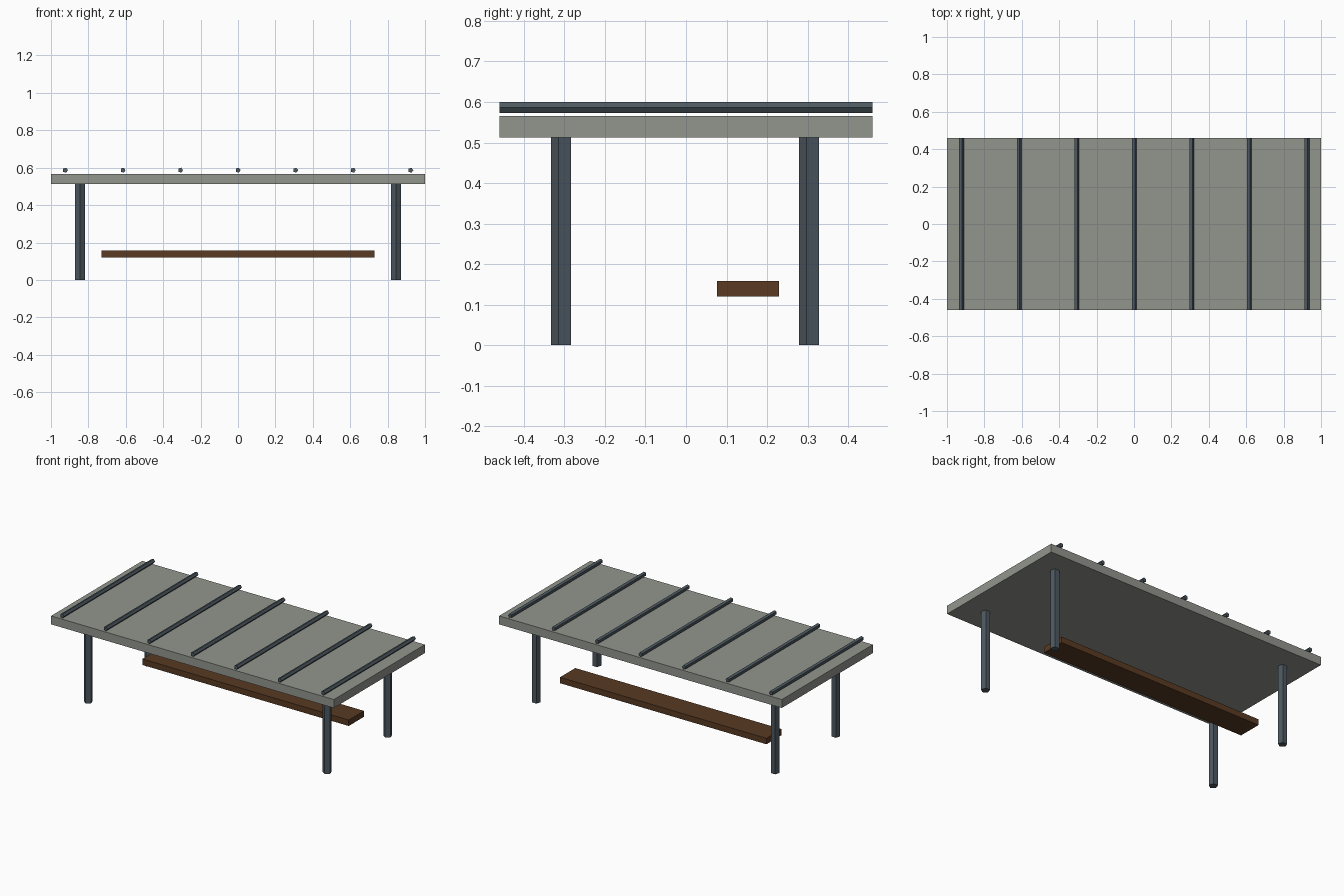
import bpy, math

if "Cube" in bpy.data.objects:
    bpy.data.objects.remove(bpy.data.objects["Cube"])


def material(name, rgb):
    m = bpy.data.materials.new(name)
    m.diffuse_color = (*rgb, 1)
    m.use_nodes = True
    m.node_tree.nodes["Principled BSDF"].inputs["Base Color"].default_value = m.diffuse_color
    return m


concrete = material("concrete", (0.29, 0.30, 0.27))
steel = material("steel", (0.075, 0.10, 0.12))
wood = material("wood", (0.10, 0.042, 0.016))


def box(name, x, y, z, mat):
    bpy.ops.mesh.primitive_cube_add(size=1, location=[sum(r) / 2 for r in (x, y, z)])
    o = bpy.context.object
    o.name = name
    o.scale = [r[1] - r[0] for r in (x, y, z)]
    o.data.materials.append(mat)


def rod(name, radius, length, loc, rot, mat):
    bpy.ops.mesh.primitive_cylinder_add(vertices=5, radius=radius, depth=length,
                                        location=loc, rotation=rot)
    o = bpy.context.object
    o.name = name
    o.data.materials.append(mat)


# roof slab and bench seat
box("roof_slab", (-1, 1), (-0.46, 0.46), (0.512, 0.566), concrete)
box("bench_seat", (-0.73, 0.73), (0.076, 0.23), (0.12, 0.158), wood)

# four five-sided posts
for sx, xn in ((-1, "left"), (1, "right")):
    for sy, yn in ((-1, "front"), (1, "back")):
        rod(f"{yn}_{xn}_post", 0.027, 0.512, (sx * 0.845, sy * 0.306, 0.256),
            (0, 0, math.pi), steel)

# seven roof ribs
for i in range(7):
    rod(f"roof_rib_{i + 1}", 0.014, 0.92, ((i - 3) * 0.3077, 0, 0.5865),
        (math.pi / 2, math.radians(90), 0), steel)
